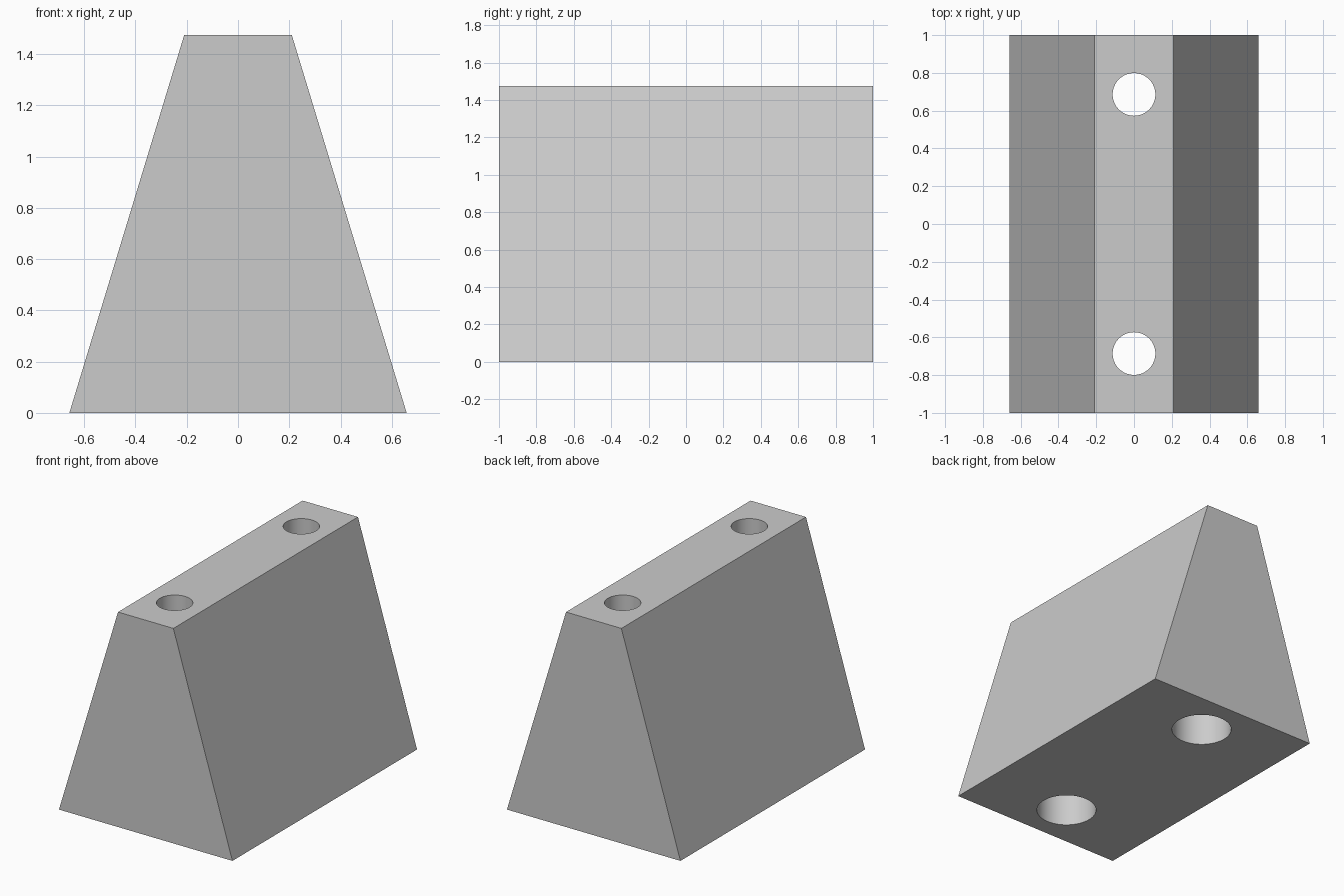
import bpy
import bmesh
from math import radians

HEIGHT, HALF_LENGTH = 1.474, 1.0
BASE_HALF, TOP_HALF = 0.658, 0.21
HOLE_Y, BORE_R, COUNTERBORE_R = 0.686, 0.113, 0.193
LEDGE_Z, OVERSHOOT = 1.14, 0.1

default_cube = bpy.data.objects.get("Cube")
if default_cube:
    bpy.data.objects.remove(default_cube)

grey = bpy.data.materials.new("light grey")
grey.use_nodes = True
colour = (0.6, 0.6, 0.6, 1)
grey.diffuse_color = colour
grey.node_tree.nodes["Principled BSDF"].inputs["Base Color"].default_value = colour


def make_object(name, bm):
    """Turn a bmesh into a grey object."""
    bmesh.ops.recalc_face_normals(bm, faces=bm.faces)
    mesh = bpy.data.meshes.new(name)
    bm.to_mesh(mesh)
    bm.free()
    mesh.materials.append(grey)
    obj = bpy.data.objects.new(name, mesh)
    bpy.context.collection.objects.link(obj)
    return obj


def hole_cutter(name, y):
    """Spin a stepped profile: wide counterbore below, narrow bore above."""
    bm = bmesh.new()
    profile = [(0, -OVERSHOOT), (COUNTERBORE_R, -OVERSHOOT), (COUNTERBORE_R, LEDGE_Z),
               (BORE_R, LEDGE_Z), (BORE_R, HEIGHT + OVERSHOOT), (0, HEIGHT + OVERSHOOT)]
    verts = [bm.verts.new((r, y, z)) for r, z in profile]
    edges = [bm.edges.new(pair) for pair in zip(verts, verts[1:])]
    bmesh.ops.spin(bm, geom=verts + edges, cent=(0, y, 0), axis=(0, 0, 1),
                   angle=radians(360), steps=64, use_duplicate=False)
    bmesh.ops.remove_doubles(bm, verts=bm.verts, dist=0.0001)
    cutter = make_object(name, bm)
    cutter.hide_render = True
    return cutter


# Tapered block: trapezoid profile extruded front to back
bm = bmesh.new()
outline = [(-BASE_HALF, 0), (BASE_HALF, 0), (TOP_HALF, HEIGHT), (-TOP_HALF, HEIGHT)]
face = bm.faces.new([bm.verts.new((x, -HALF_LENGTH, z)) for x, z in outline])
extruded = bmesh.ops.extrude_face_region(bm, geom=[face])["geom"]
bmesh.ops.translate(bm, vec=(0, 2 * HALF_LENGTH, 0),
                    verts=[v for v in extruded if isinstance(v, bmesh.types.BMVert)])
block = make_object("tapered_block", bm)

# Two vertical screw holes
bpy.context.view_layer.objects.active = block
for name, y in (("front_hole", -HOLE_Y), ("back_hole", HOLE_Y)):
    cutter = hole_cutter(name, y)
    cut = block.modifiers.new(name, "BOOLEAN")
    cut.operation = "DIFFERENCE"
    cut.solver = "EXACT"
    cut.object = cutter
    bpy.ops.object.modifier_apply(modifier=name)
    bpy.data.objects.remove(cutter)

# Smooth hole walls, crisp block edges
bpy.ops.object.select_all(action="DESELECT")
block.select_set(True)
bpy.ops.object.shade_smooth_by_angle(angle=radians(30))
